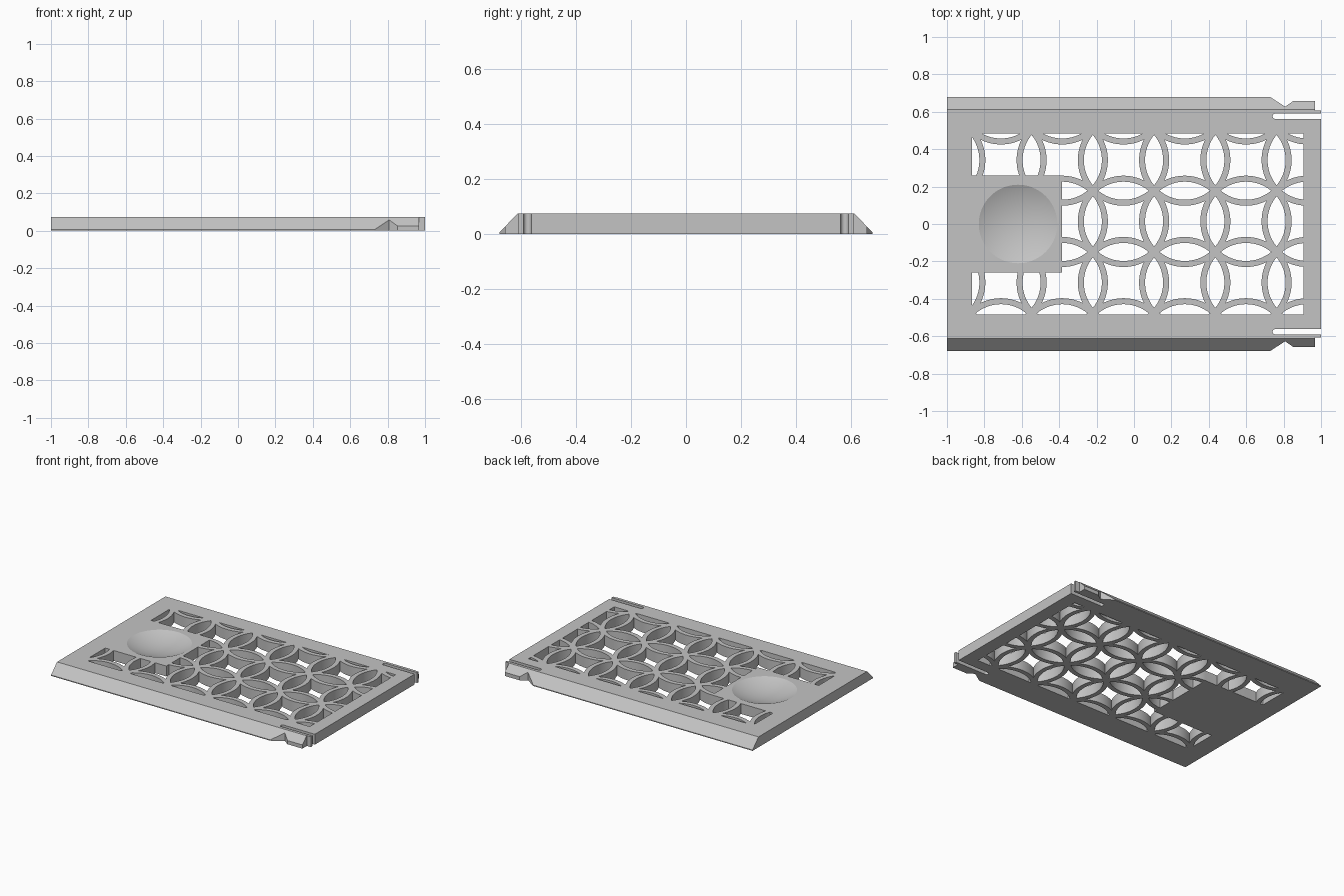
import bpy, bmesh
from math import sin, cos, pi, sqrt, atan2

if "Cube" in bpy.data.objects:
    bpy.data.objects.remove(bpy.data.objects["Cube"], do_unlink=True)

H = 0.074                      # lid thickness
PITCH = 0.3275                 # lattice cell size
R_IN, R_OUT = 0.212, 0.244     # ring radii of the lattice


def make_object(name, bm):
    bmesh.ops.recalc_face_normals(bm, faces=bm.faces)
    mesh = bpy.data.meshes.new(name)
    bm.to_mesh(mesh)
    bm.free()
    obj = bpy.data.objects.new(name, mesh)
    bpy.context.collection.objects.link(obj)
    return obj


def prism(bm, pts, low=-0.1, high=0.2):
    face = bm.faces.new([bm.verts.new((x, y, low)) for x, y in pts])
    top = bmesh.ops.extrude_face_region(bm, geom=[face])["geom"]
    verts = [v for v in top if isinstance(v, bmesh.types.BMVert)]
    bmesh.ops.translate(bm, verts=verts, vec=(0, 0, high - low))


def rectangle(x0, x1, y0, y1):
    return [(x0, y0), (x1, y0), (x1, y1), (x0, y1)]


def arc(cx, cy, r, a0, a1, n=16):
    return [(cx + r * cos(a0 + (a1 - a0) * i / n),
             cy + r * sin(a0 + (a1 - a0) * i / n)) for i in range(n + 1)]


def combine(target, tool, operation):
    mod = target.modifiers.new(operation, "BOOLEAN")
    mod.object, mod.operation, mod.solver = tool, operation, "EXACT"
    deps = bpy.context.evaluated_depsgraph_get()
    mesh = bpy.data.meshes.new_from_object(target.evaluated_get(deps))
    target.modifiers.clear()
    target.data = mesh
    bpy.data.objects.remove(tool, do_unlink=True)


def cutter(name, *outlines):
    bm = bmesh.new()
    for pts in outlines:
        prism(bm, pts, -0.2, 0.3)
    obj = make_object(name, bm)
    obj.hide_render = True
    return obj


# Petal: overlap of two neighbouring inner discs
def petal(cx, cy, upright):
    half = PITCH / 2
    a = atan2(sqrt(R_IN ** 2 - half ** 2), half)
    pts = arc(-half, 0, R_IN, -a, a)[:-1] + arc(half, 0, R_IN, pi - a, pi + a)[:-1]
    return [(cx + x, cy + y) if upright else (cx - y, cy + x) for x, y in pts]


# Star: space left between four neighbouring outer discs
def star(cx, cy):
    d = (PITCH - sqrt(2 * R_OUT ** 2 - PITCH ** 2)) / 2
    a = atan2(d, PITCH - d)
    pts = []
    for k in range(4):
        t = k * pi / 2
        pts += arc(cx + PITCH * cos(t), cy + PITCH * sin(t), R_OUT,
                   t + pi + a, t + pi - a)[:-1]
    return pts


# Lid body with sloped side rails, swept along x
bm = bmesh.new()
section = [(-0.678, 0), (0.678, 0), (0.678, 0.006), (0.611, H), (-0.611, H), (-0.678, 0.006)]
face = bm.faces.new([bm.verts.new((-1, y, z)) for y, z in section])
ext = bmesh.ops.extrude_face_region(bm, geom=[face])["geom"]
bmesh.ops.translate(bm, vec=(2, 0, 0),
                    verts=[v for v in ext if isinstance(v, bmesh.types.BMVert)])
lid = make_object("sliding_lid", bm)

# Lattice openings, trimmed to the window and kept off the finger pad
holes = []
X0, Y0 = -0.875, -0.477
for i in range(7):
    for j in range(4):
        x, y = X0 + i * PITCH, Y0 + j * PITCH
        holes.append(petal(x + PITCH / 2, y, False))
        if j < 3:
            holes.append(petal(x, y + PITCH / 2, True))
            holes.append(star(x + PITCH / 2, y + PITCH / 2))
bm = bmesh.new()
for pts in holes:
    prism(bm, pts)
lattice = make_object("lattice_cutter", bm)
lattice.hide_render = True
combine(lattice, cutter("window", rectangle(-0.867, 0.905, -0.484, 0.484)), "INTERSECT")
combine(lattice, cutter("finger_pad", rectangle(-0.95, -0.385, -0.258, 0.258)), "DIFFERENCE")
combine(lid, lattice, "DIFFERENCE")

# Snap notches and spring slots at the closing end
notch = [(0.73, 0.75), (0.73, 0.678), (0.808, 0.627), (0.852, 0.658), (0.969, 0.658),
         (0.969, 0.608), (1.1, 0.608), (1.1, 0.75)]
slot = [(1.1, 0.562), (1.1, 0.59)] + arc(0.755, 0.576, 0.014, pi / 2, 3 * pi / 2)
cuts = [[(x, s * y) for x, y in pts] for pts in (notch, slot) for s in (1, -1)]
combine(lid, cutter("end_cutter", *cuts), "DIFFERENCE")

# Shallow round finger dish
rim, depth = 0.21, 0.045
ball_r = (rim ** 2 + depth ** 2) / (2 * depth)
bm = bmesh.new()
bmesh.ops.create_uvsphere(bm, u_segments=72, v_segments=120, radius=ball_r)
bmesh.ops.translate(bm, verts=bm.verts, vec=(-0.62, 0, H - depth + ball_r))
ball = make_object("dish_cutter", bm)
ball.hide_render = True
combine(lid, ball, "DIFFERENCE")

# Single grey plastic
grey = bpy.data.materials.new("light_grey")
grey.use_nodes = True
color = (0.55, 0.55, 0.55, 1)
grey.diffuse_color = color
grey.node_tree.nodes["Principled BSDF"].inputs["Base Color"].default_value = color
lid.data.materials.clear()
lid.data.materials.append(grey)
for p in lid.data.polygons:
    p.material_index = 0

bpy.ops.object.select_all(action="DESELECT")
lid.select_set(True)
bpy.context.view_layer.objects.active = lid
bpy.ops.object.shade_smooth_by_angle(angle=pi / 12)
